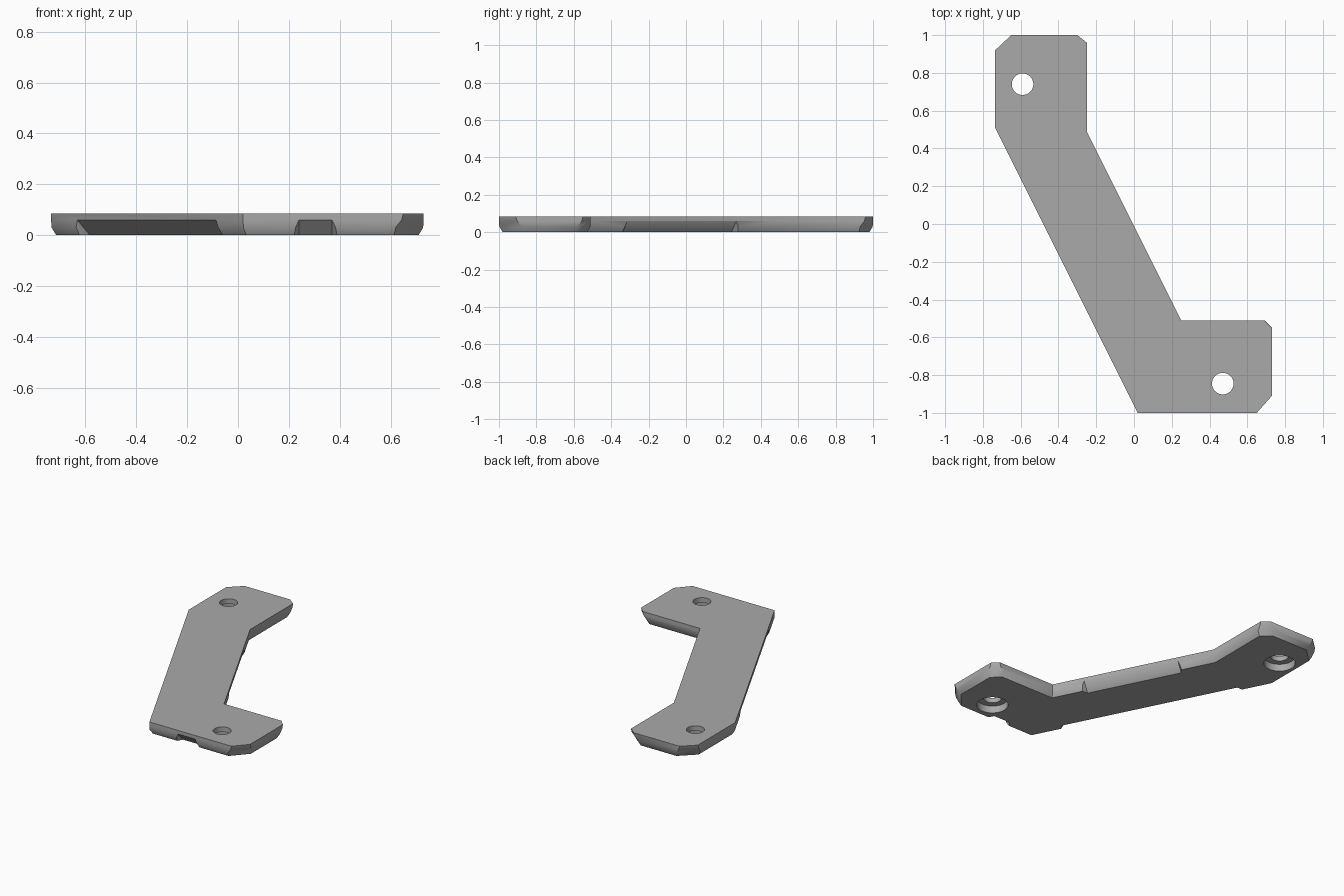
import bpy
import bmesh
from mathutils import Vector

old = bpy.data.objects.get("Cube")
if old:
    bpy.data.objects.remove(old)

TOP = 0.085
OUTLINE = [Vector(p) for p in (
    (0.02, -1), (0.65, -1), (0.73, -0.91), (0.73, -0.55), (0.69, -0.51), (0.25, -0.51),
    (-0.25, 0.49), (-0.25, 0.96), (-0.30, 1), (-0.65, 1), (-0.735, 0.92), (-0.735, 0.51))]
CORNER_EDGES = {1, 3, 7, 9}
# height, inset of long sides, inset of clipped corners
LAYERS = ((0, 0.02, 0.04), (0.03, 0.002, 0.024), (0.06, 0, 0.005), (TOP, 0, 0))

grey = bpy.data.materials.new("mid grey")
grey.use_nodes = True
grey.diffuse_color = (0.4, 0.4, 0.4, 1)
grey.node_tree.nodes["Principled BSDF"].inputs["Base Color"].default_value = grey.diffuse_color


def make_object(name, bm):
    bmesh.ops.recalc_face_normals(bm, faces=bm.faces)
    mesh = bpy.data.meshes.new(name)
    bm.to_mesh(mesh)
    bm.free()
    obj = bpy.data.objects.new(name, mesh)
    mesh.materials.append(grey)
    bpy.context.collection.objects.link(obj)
    return obj


def loft(name, rings):
    """Skin a stack of equal-sized rings and cap both ends."""
    bm = bmesh.new()
    loops = [[bm.verts.new(p) for p in ring] for ring in rings]
    for low, high in zip(loops, loops[1:]):
        for i in range(len(low)):
            j = (i + 1) % len(low)
            bm.faces.new((low[i], low[j], high[j], high[i]))
    bm.faces.new(loops[0][::-1])
    bm.faces.new(loops[-1])
    return make_object(name, bm)


def inset_ring(z, side, corner):
    """Move every outline edge inward and intersect neighbouring edges."""
    count = len(OUTLINE)
    lines = []
    for i in range(count):
        a, b = OUTLINE[i], OUTLINE[(i + 1) % count]
        d = (b - a).normalized()
        n = Vector((-d.y, d.x))
        lines.append((n, n.dot(a) + (corner if i in CORNER_EDGES else side)))
    ring = []
    for i in range(count):
        (m, p), (n, q) = lines[i - 1], lines[i]
        det = m.x * n.y - m.y * n.x
        ring.append(((p * n.y - q * m.y) / det, (m.x * q - n.x * p) / det, z))
    return ring


def cut(target, cutter):
    cutter.hide_render = True
    mod = target.modifiers.new("cut", "BOOLEAN")
    mod.operation = "DIFFERENCE"
    mod.solver = "EXACT"
    mod.object = cutter
    bpy.context.view_layer.objects.active = target
    bpy.ops.object.modifier_apply(modifier=mod.name)
    bpy.data.objects.remove(cutter)


def notch(edge, start, end, height=0.06, depth=0.055, splay=0.03, extra=0.02):
    """Sloped wedge with splayed ends, start and end measured along an outline edge."""
    a, b = OUTLINE[edge], OUTLINE[(edge + 1) % len(OUTLINE)]
    d = (b - a).normalized()
    n = Vector((-d.y, d.x))
    section = ((-extra, height * (1 + extra / depth)),
               (depth * (1 + extra / height), -extra), (-extra, -extra))
    rings = []
    for t, sign in ((start, -1), (end, 1)):
        ring = []
        for o, z in section:
            spread = splay * (1 - o / depth - z / height)
            p = a + d * (t + sign * spread) + n * o
            ring.append((p.x, p.y, z))
        rings.append(ring)
    return loft("notch_cutter", rings)


def drill(x, y, radius, low, high):
    bm = bmesh.new()
    bmesh.ops.create_cone(bm, cap_ends=True, segments=48, radius1=radius,
                          radius2=radius, depth=high - low)
    bmesh.ops.translate(bm, vec=(x, y, (low + high) / 2), verts=bm.verts)
    return make_object("hole_cutter", bm)


# Bent plate with rounded-under lower edges
plate = loft("bent_plate", [inset_ring(*layer) for layer in LAYERS])

# Sloped notches under the front edge and both diagonal edges
for edge, start, end in ((0, 0.22, 0.35), (5, 0.22, 0.87), (11, 0.23, 1.45)):
    cut(plate, notch(edge, start, end))

# Screw holes with wider recesses underneath
for x, y in ((-0.59, 0.74), (0.47, -0.845)):
    cut(plate, drill(x, y, 0.1, -0.02, 0.05))
    cut(plate, drill(x, y, 0.057, 0.03, TOP + 0.02))

bpy.ops.object.select_all(action="DESELECT")
plate.select_set(True)
bpy.context.view_layer.objects.active = plate
bpy.ops.object.shade_smooth_by_angle(angle=0.7)
